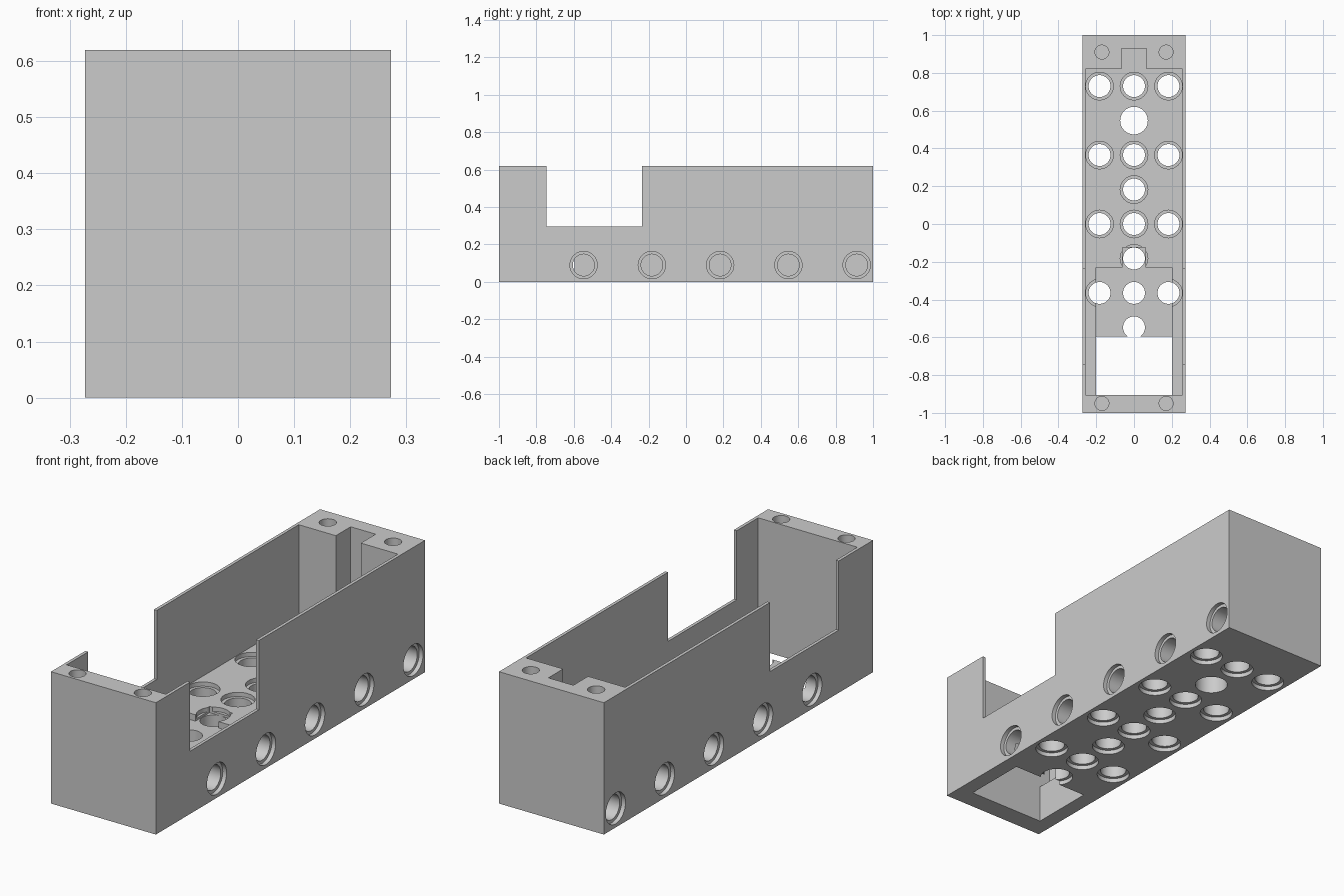
import bpy
from math import pi

default = bpy.data.objects.get("Cube")
if default:
    bpy.data.objects.remove(default, do_unlink=True)

grey = bpy.data.materials.new("light_grey_plastic")
grey.use_nodes = True
colour = (0.6, 0.6, 0.6, 1)
grey.diffuse_color = colour
grey.node_tree.nodes["Principled BSDF"].inputs["Base Color"].default_value = colour

PITCH = 0.1825       # hole spacing
BORE, RIM = 0.058, 0.073
RIM_DEPTH = 0.02
FLOOR = 0.18
TOP = 0.62


def box(name, x, y, z):
    """Box from (min, max) pairs."""
    bpy.ops.mesh.primitive_cube_add(
        size=1, location=[sum(p) / 2 for p in (x, y, z)])
    ob = bpy.context.object
    ob.name = name
    ob.scale = [p[1] - p[0] for p in (x, y, z)]
    bpy.ops.object.transform_apply(location=True, rotation=False, scale=True)
    return ob


def cylinder(name, loc, radius, depth, axis="Z"):
    bpy.ops.mesh.primitive_cylinder_add(
        vertices=48, radius=radius, depth=depth, location=loc,
        rotation=(0, pi / 2 if axis == "X" else 0, 0))
    ob = bpy.context.object
    ob.name = name
    return ob


def cut(target, cutter):
    """Subtract the cutter and discard it."""
    mod = target.modifiers.new("cut", "BOOLEAN")
    mod.operation = "DIFFERENCE"
    mod.solver = "EXACT"
    mod.object = cutter
    bpy.context.view_layer.objects.active = target
    bpy.ops.object.modifier_apply(modifier=mod.name)
    bpy.data.objects.remove(cutter, do_unlink=True)


# Open-topped housing with a thick floor and solid end blocks
housing = box("housing", (-0.273, 0.273), (-1, 1), (0, TOP))
cut(housing, box("cavity", (-0.258, 0.258), (-0.905, 0.82), (FLOOR, 1)))

# Side windows, cable slot, floor recess with its notch, floor opening
cut(housing, box("window", (-1, 1), (-0.745, -0.235), (0.295, 1)))
cut(housing, box("cable_slot", (-0.065, 0.065), (0.75, 0.93), (FLOOR, 1)))
cut(housing, box("recess", (-0.2, 0.2), (-0.905, -0.23), (0.15, 0.4)))
cut(housing, box("notch", (-0.06, 0.06), (-0.3, -0.125), (0.15, 0.4)))
cut(housing, box("opening", (-0.2, 0.2), (-0.905, -0.595), (-0.1, 0.4)))

# Floor holes: rows of three alternating with single centre holes
spots = [(i * PITCH, j * 2 * PITCH) for i in (-1, 0, 1) for j in (-1, 0, 1, 2)]
spots += [(0, k * PITCH) for k in (-3, -1, 1)]
for x, y in spots:
    cut(housing, cylinder("bore", (x, y, 0.1), BORE, 0.4))
    for z in (0, FLOOR):
        cut(housing, cylinder("rim", (x, y, z), RIM, 2 * RIM_DEPTH))
cut(housing, cylinder("cable_hole", (0, 3 * PITCH, 0.1), RIM, 0.4))

# Blind side holes with recessed rims
for side in (-1, 1):
    for k in (-3, -1, 1, 3, 5):
        y = k * PITCH
        cut(housing, cylinder("side_bore", (side * 0.195, y, 0.09), BORE, 0.21, "X"))
        cut(housing, cylinder("side_rim", (side * 0.273, y, 0.09), RIM, 2 * RIM_DEPTH, "X"))

# Screw holes in the end blocks
for x in (-0.17, 0.17):
    for y in (-0.95, 0.91):
        cut(housing, cylinder("screw_hole", (x, y, TOP), 0.037, 0.4))

housing.data.materials.clear()
housing.data.materials.append(grey)
bpy.ops.object.select_all(action="DESELECT")
housing.select_set(True)
bpy.context.view_layer.objects.active = housing
bpy.ops.object.shade_smooth_by_angle(angle=pi / 6)
